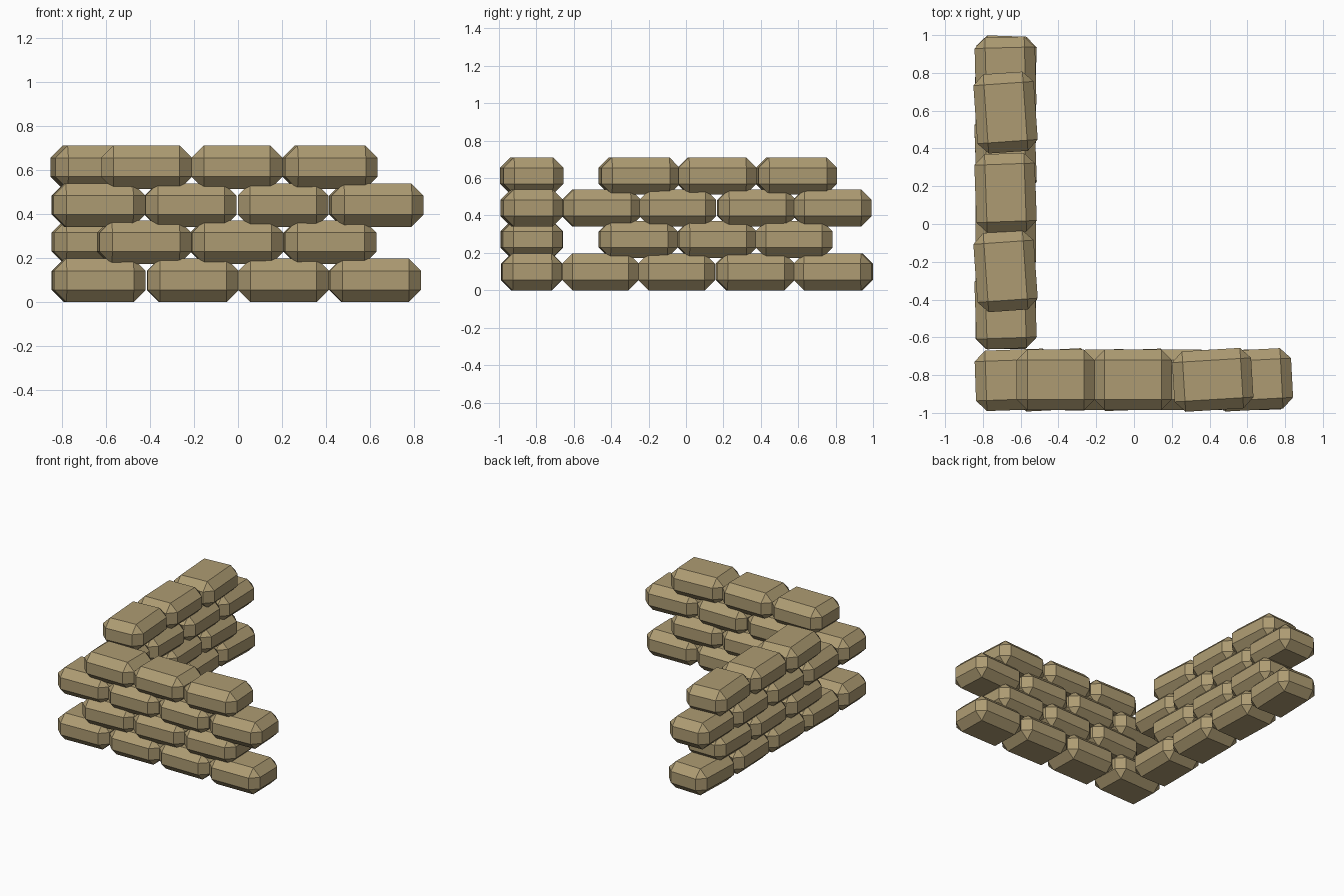
import bpy, bmesh
from math import radians
from mathutils import Matrix

cube = bpy.data.objects.get("Cube")
if cube:
    bpy.data.objects.remove(cube, do_unlink=True)

tan = bpy.data.materials.new("sandbag tan")
colour = (0.42, 0.33, 0.17, 1)
tan.diffuse_color = colour
tan.use_nodes = True
tan.node_tree.nodes["Principled BSDF"].inputs["Base Color"].default_value = colour

WIDTH, HEIGHT, CHAMFER = 0.32, 0.198, 0.056
FRONT_Y, SIDE_X = -0.825, -0.68
ROW_Z = (0.099, 0.272, 0.44, 0.612)


def sandbag(name, x, y, z, length, turn):
    """Chamfered box, long along its local x axis."""
    bm = bmesh.new()
    bmesh.ops.create_cube(bm, size=1)
    bmesh.ops.scale(bm, vec=(length, WIDTH, HEIGHT), verts=bm.verts)
    bmesh.ops.bevel(bm, geom=bm.edges[:], offset=CHAMFER, segments=1,
                    affect='EDGES')
    bmesh.ops.transform(bm, matrix=Matrix.Rotation(radians(turn), 4, 'Z'),
                        verts=bm.verts)
    mesh = bpy.data.meshes.new(name)
    bm.to_mesh(mesh)
    bm.free()
    mesh.materials.append(tan)
    obj = bpy.data.objects.new(name, mesh)
    obj.location = (x, y, z)
    bpy.context.collection.objects.link(obj)


# Each bag: centre along its wall, slight turn in degrees
front_rows = (
    ((-0.63, 2), (-0.205, 1), (0.207, 0), (0.622, 1)),
    ((-0.425, 3), (-0.005, 2), (0.417, 2)),
    ((-0.632, 2), (-0.215, 1), (0.205, 0), (0.628, 3)),
    ((-0.415, 0), (-0.005, 0), (0.417, 3.5)),
)
side_rows = (
    ((-0.457, 0), (-0.05, 0), (0.37, 2), (0.787, -2)),
    ((-0.255, 2), (0.167, 2), (0.578, 0)),
    ((-0.452, 2), (-0.045, 0), (0.378, 2), (0.782, 1.5)),
    ((-0.25, 4), (0.165, 2), (0.59, 4)),
)

# Two walls meeting at a corner
for row, z in enumerate(ROW_Z):
    for i, (x, turn) in enumerate(front_rows[row]):
        sandbag(f"front_sandbag_{row}_{i}", x, FRONT_Y, z,
                0.412 + 0.002 * abs(turn), turn)
    for i, (y, turn) in enumerate(side_rows[row]):
        sandbag(f"side_sandbag_{row}_{i}", SIDE_X, y, z,
                0.412 + 0.002 * abs(turn), 90 + turn)
